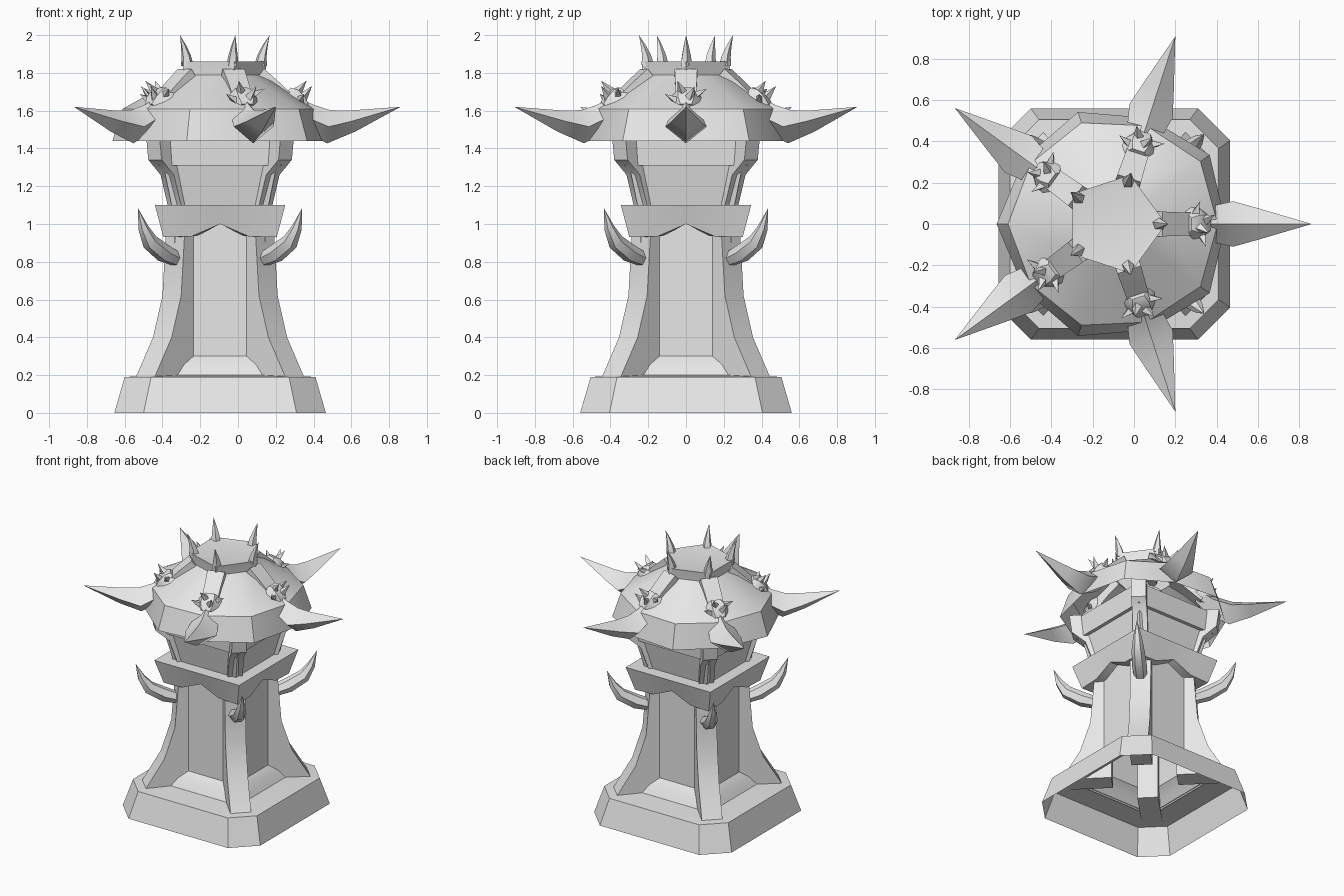
import bpy, bmesh
from math import sin, cos, pi, radians, sqrt
from mathutils import Vector, Matrix

cube = bpy.data.objects.get("Cube")
if cube:
    bpy.data.objects.remove(cube, do_unlink=True)

AXIS_X = -0.095          # tower axis is offset because of the five spikes
FIVE = [radians(72 * i) for i in range(5)]
CORNERS = [radians(45 + 90 * i) for i in range(4)]

stone = bpy.data.materials.new("grey stone")
stone.use_nodes = True
stone.diffuse_color = (0.8, 0.8, 0.8, 1)
stone.node_tree.nodes["Principled BSDF"].inputs["Base Color"].default_value = (0.8, 0.8, 0.8, 1)


def part(name, lofts, angles=(0,), smooth=35):
    """Skin each loft (rings, cap first, cap last), repeated around the tower axis."""
    bm = bmesh.new()
    for angle in angles:
        turn = Matrix.Rotation(angle, 3, 'Z')
        for rings, cap_first, cap_last in lofts:
            loops = [[bm.verts.new(turn @ Vector(p)) for p in ring] for ring in rings]
            for a, b in zip(loops, loops[1:]):
                n = len(a)
                for i in range(n):
                    j = (i + 1) % n
                    if len(b) == 1:
                        bm.faces.new((a[i], a[j], b[0]))
                    else:
                        bm.faces.new((a[i], a[j], b[j], b[i]))
            if cap_first:
                bm.faces.new(loops[0][::-1])
            if cap_last:
                bm.faces.new(loops[-1])
    bmesh.ops.recalc_face_normals(bm, faces=bm.faces)
    mesh = bpy.data.meshes.new(name)
    bm.to_mesh(mesh)
    bm.free()
    mesh.materials.append(stone)
    obj = bpy.data.objects.new(name, mesh)
    obj.location.x = AXIS_X
    bpy.context.collection.objects.link(obj)
    bpy.ops.object.select_all(action='DESELECT')
    obj.select_set(True)
    bpy.context.view_layer.objects.active = obj
    bpy.ops.object.shade_smooth_by_angle(angle=radians(smooth))
    return obj


def chamfered(h, c, z):
    k = h - c
    return [(h, -k, z), (h, k, z), (k, h, z), (-k, h, z),
            (-h, k, z), (-h, -k, z), (-k, -h, z), (k, -h, z)]


def square(h, z):
    return [(h, -h, z), (h, h, z), (-h, h, z), (-h, -h, z)]


def decagon(r_spike, r_between, z):
    radii = (r_spike, r_between)
    return [(radii[i % 2] * cos(i * pi / 5), radii[i % 2] * sin(i * pi / 5), z) for i in range(10)]


def fin(inner, profile, w):
    """Diagonal buttress rings, from (z, reach along x) pairs."""
    rings = []
    for z, reach in profile:
        u = reach * sqrt(2) - w
        rings.append([(inner, -w, z), (u, -w, z), (u, w, z), (inner, w, z)])
    return rings


def tube(path, sides, twist=0.0):
    """Rings across a path of (radius, z, half width, half height); zero width is a tip."""
    rings = []
    for i, (r, z, hw, hh) in enumerate(path):
        if hw == 0:
            rings.append([(r, 0, z)])
            continue
        before, after = path[max(i - 1, 0)], path[min(i + 1, len(path) - 1)]
        t = Vector((after[0] - before[0], 0, after[1] - before[1])).normalized()
        up = Vector((-t.z, 0, t.x))
        ring = []
        for k in range(sides):
            a = 2 * pi * k / sides + twist
            ring.append(Vector((r, 0, z)) + Vector((0, 1, 0)) * hw * cos(a) + up * hh * sin(a))
        rings.append(ring)
    return rings


# Hollow plinth
part("plinth", [([chamfered(0.56, 0.155, 0), chamfered(0.505, 0.14, 0.19),
                  chamfered(0.32, 0.02, 0.2)], False, False)])

# Lower shaft walls and diagonal buttresses
part("shaft_walls", [([square(0.33, 0.19), square(0.29, 0.255), square(0.24, 0.3),
                       square(0.24, 1.05)], False, True)], smooth=20)
part("shaft_buttresses",
     [(fin(0.22, [(0.19, 0.445), (0.4, 0.355), (0.62, 0.305), (0.8, 0.295), (0.98, 0.285)], 0.07),
       True, True)], CORNERS)


# Collar with a pointed arch cut into each lower edge
def collar_ring(h, z_mid, z_side, z_corner):
    ring = []
    for i in range(4):
        turn = Matrix.Rotation(i * pi / 2, 3, 'Z')
        for y, z in ((-h, z_corner), (-h * 0.5, z_side), (0, z_mid), (h * 0.5, z_side)):
            ring.append(turn @ Vector((h, y, z)))
    return ring


part("collar", [([collar_ring(0.23, 1.0, 0.94, 0.93), collar_ring(0.3, 1.0, 0.935, 0.93),
                  collar_ring(0.345, 1.1, 1.1, 1.1)], False, True)])

# Curved horns on the corners of the shaft
part("corner_horns", [(tube([(0.33, 0.815, 0.045, 0.04), (0.42, 0.845, 0.05, 0.05),
                             (0.525, 0.905, 0.043, 0.045), (0.575, 0.98, 0.028, 0.028),
                             (0.615, 1.085, 0, 0)], 6), True, False)], CORNERS, 50)

# Upper chamber, lintel and brackets
part("chamber_walls", [([square(0.255, 1.09), square(0.3, 1.31)], False, False)])
part("lintel", [([square(0.29, 1.31), square(0.325, 1.31), square(0.335, 1.46)], False, True)])
part("chamber_brackets",
     [(fin(0.25, [(1.09, 0.275), (1.26, 0.315), (1.34, 0.38), (1.47, 0.392)], 0.05),
       True, True)], CORNERS)

# Roof shell and pentagonal crown
flat = cos(pi / 5)
part("roof", [([decagon(0.54, 0.57, 1.44), decagon(0.50, 0.515, 1.61),
                decagon(0.24, 0.24 * flat, 1.79)], False, False)], smooth=40)
part("crown", [([decagon(0.235, 0.235 * flat, 1.76), decagon(0.24, 0.24 * flat, 1.81),
                 decagon(0.25, 0.25 * flat, 1.86), decagon(0.21, 0.21 * flat, 1.855)],
                False, True)])
part("crown_horns", [(tube([(0.215, 1.84, 0.033, 0.035), (0.222, 1.89, 0.026, 0.026),
                            (0.238, 1.94, 0.015, 0.015), (0.262, 2.0, 0, 0)], 5),
                      True, False)], FIVE, 60)

# Five struts leading down from the crown to the spikes
part("roof_struts", [(tube([(0.2, 1.78, 0.085, 0.075), (0.29, 1.71, 0.08, 0.065),
                            (0.40, 1.61, 0.075, 0.06)], 4, pi / 4), True, True)], FIVE)
part("roof_spikes", [(tube([(0.37, 1.635, 0.06, 0.05), (0.46, 1.565, 0.085, 0.075),
                            (0.575, 1.515, 0.11, 0.088), (0.70, 1.545, 0.075, 0.058),
                            (0.955, 1.62, 0, 0)], 4), True, False)], FIVE, 50)

# Studded knuckle on every strut
knuckle = [(tube([(0.345, 1.69, 0.06, 0.05), (0.37, 1.667, 0.085, 0.07),
                  (0.405, 1.632, 0.085, 0.07), (0.435, 1.602, 0.06, 0.055)], 6), True, True)]
axis = Vector((1, 0, -1)).normalized()
up = Vector((1, 0, 1)).normalized()
for k, degrees in enumerate((-105, -63, -21, 21, 63, 105)):
    a = radians(degrees)
    out = Vector((0, 1, 0)) * sin(a) + up * cos(a)
    side = axis.cross(out)
    centre = Vector((0.39, 0, 1.65)) + axis * (0.02 if k % 2 else -0.02)
    base = [centre + out * 0.055 + (axis * cos(b) + side * sin(b)) * 0.026
            for b in (0, pi / 2, pi, 3 * pi / 2)]
    knuckle.append(([base, [centre + out * 0.125 + Vector((0, 0, 0.012))]], True, False))
part("studded_knuckles", knuckle, FIVE)
